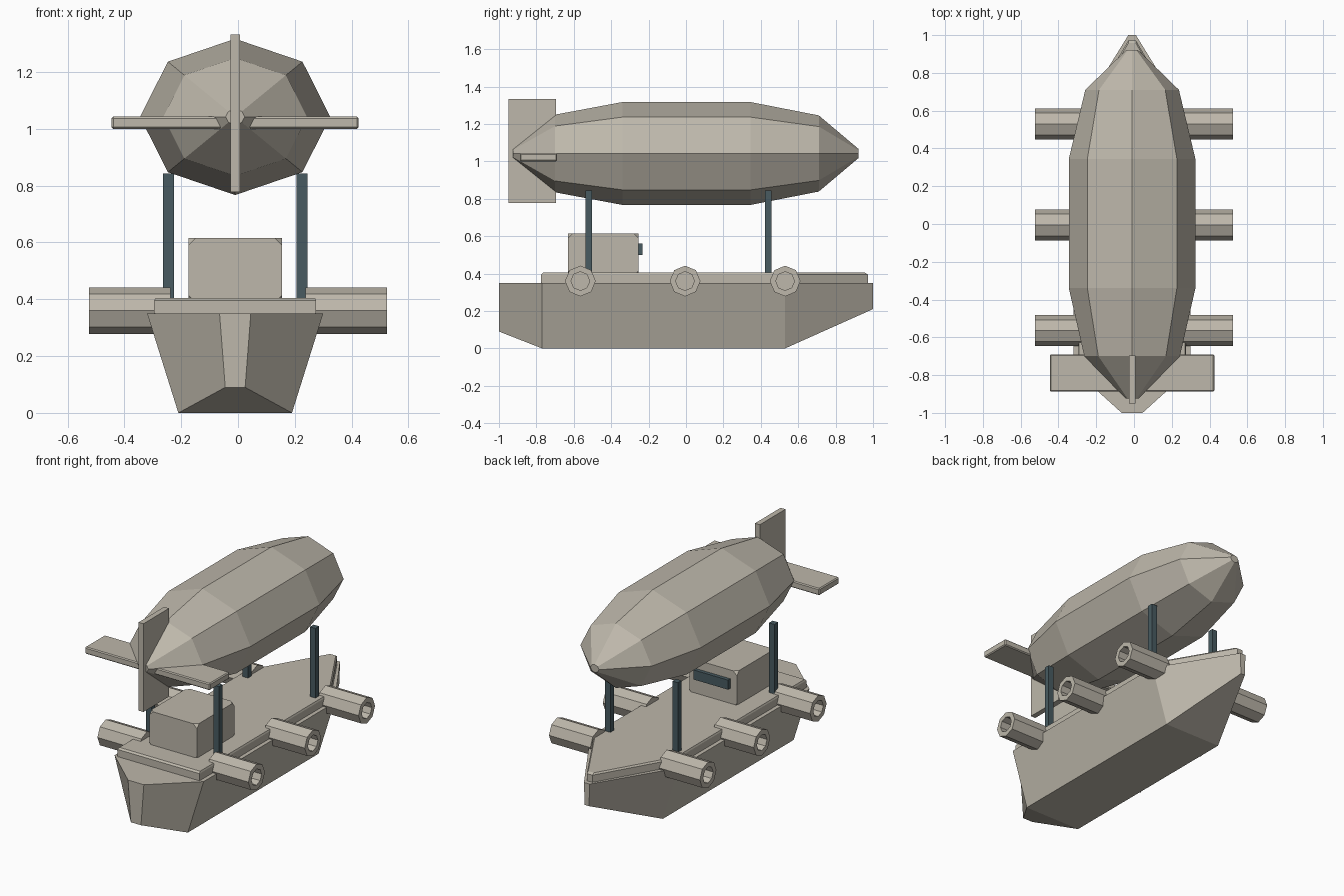
import bpy, bmesh, math

if "Cube" in bpy.data.objects:
    bpy.data.objects.remove(bpy.data.objects["Cube"])

CX = -0.01  # centre line of the ship


def material(name, rgb):
    m = bpy.data.materials.new(name)
    m.diffuse_color = (*rgb, 1)
    m.use_nodes = True
    m.node_tree.nodes["Principled BSDF"].inputs["Base Color"].default_value = m.diffuse_color
    return m


STONE = material("warm_grey", (0.51, 0.475, 0.405))
TEAL = material("dark_teal", (0.065, 0.105, 0.12))


def finish(name, bm, mat):
    bmesh.ops.recalc_face_normals(bm, faces=bm.faces)
    me = bpy.data.meshes.new(name)
    bm.to_mesh(me)
    bm.free()
    me.materials.append(mat)
    ob = bpy.data.objects.new(name, me)
    bpy.context.collection.objects.link(ob)
    return ob


def loft(name, rings, mat, closed=False):
    """Skin equal-length rings; closed joins last ring to first, else cap the ends."""
    bm = bmesh.new()
    vs = [[bm.verts.new(p) for p in r] for r in rings]
    n = len(vs[0])
    pairs = list(zip(vs, vs[1:])) + ([(vs[-1], vs[0])] if closed else [])
    for a, b in pairs:
        for i in range(n):
            j = (i + 1) % n
            bm.faces.new((a[i], a[j], b[j], b[i]))
    if not closed:
        bm.faces.new(vs[0])
        bm.faces.new(vs[-1])
    return finish(name, bm, mat)


def box(name, lo, hi, mat, bevel=0, affect='EDGES'):
    bm = bmesh.new()
    bmesh.ops.create_cube(bm, size=1)
    for v in bm.verts:
        v.co = [(a + b) / 2 + c * (b - a) for a, b, c in zip(lo, hi, v.co)]
    if bevel:
        bmesh.ops.bevel(bm, geom=bm.verts[:] + bm.edges[:], offset=bevel,
                        segments=1, affect=affect)
    return finish(name, bm, mat)


# Hull: trapezoid sections (y, top half width, bottom half width, bottom z)
HULL = [(-1.0, 0.055, 0.035, 0.09), (-0.77, 0.31, 0.2, 0.0),
        (0.53, 0.31, 0.2, 0.0), (1.0, 0.02, 0.015, 0.21)]
loft("hull", [[(CX - t, y, 0.35), (CX + t, y, 0.35), (CX + b, y, z), (CX - b, y, z)]
              for y, t, b, z in HULL], STONE)

# Deck: slab with a chamfered top edge
DECK = [(-0.285, -0.775), (0.285, -0.775), (0.285, 0.52),
        (0.02, 0.972), (-0.02, 0.972), (-0.285, 0.52)]
loft("deck", [[(CX + x * s, y * s, z) for x, y in DECK]
              for s, z in ((1, 0.34), (1, 0.395), (0.985, 0.405))], STONE)

# Cabin with clipped corners, and its window
box("cabin", (-0.175, -0.63, 0.39), (0.155, -0.255, 0.615), STONE, 0.025, 'VERTICES')
box("cabin_window", (-0.13, -0.27, 0.5), (0.11, -0.232, 0.56), TEAL)


# Gun barrels: hollow octagonal tubes with a blind bore
def octagon(x, y, z, r):
    return [(x, y + r * math.sin(i * math.pi / 4), z + r * math.cos(i * math.pi / 4))
            for i in range(8)]


for n, y in enumerate((-0.565, -0.005, 0.53)):
    for side, label in ((-1, "left"), (1, "right")):
        loft(f"barrel_{label}_{n + 1}",
             [octagon(side * x, y, 0.36, r) for x, r in
              ((0.237, 0.082), (0.525, 0.082), (0.525, 0.05), (0.42, 0.05))], STONE)

# Posts
for y, end in ((-0.52, "front"), (0.44, "back")):
    for x, label in ((CX - 0.235, "left"), (CX + 0.235, "right")):
        box(f"post_{end}_{label}", (x - 0.019, y - 0.018, 0.4),
            (x + 0.019, y + 0.018, 0.843), TEAL)

# Balloon: eight-sided elliptical sections (y, scale)
SECTIONS = [(-0.925, 0.1), (-0.7, 0.755), (-0.34, 1), (0.345, 1), (0.71, 0.74), (0.922, 0.09)]
loft("balloon", [[(CX + 0.335 * s * math.sin(i * math.pi / 4), y,
                   1.042 + 0.275 * s * math.cos(i * math.pi / 4)) for i in range(8)]
                 for y, s in SECTIONS], STONE)

# Tail fins
box("upright_fin", (CX - 0.017, -0.95, 0.778), (CX + 0.017, -0.695, 1.333), STONE)
box("level_fin", (CX - 0.435, -0.888, 1.0), (CX + 0.435, -0.69, 1.043), STONE, 0.006)
